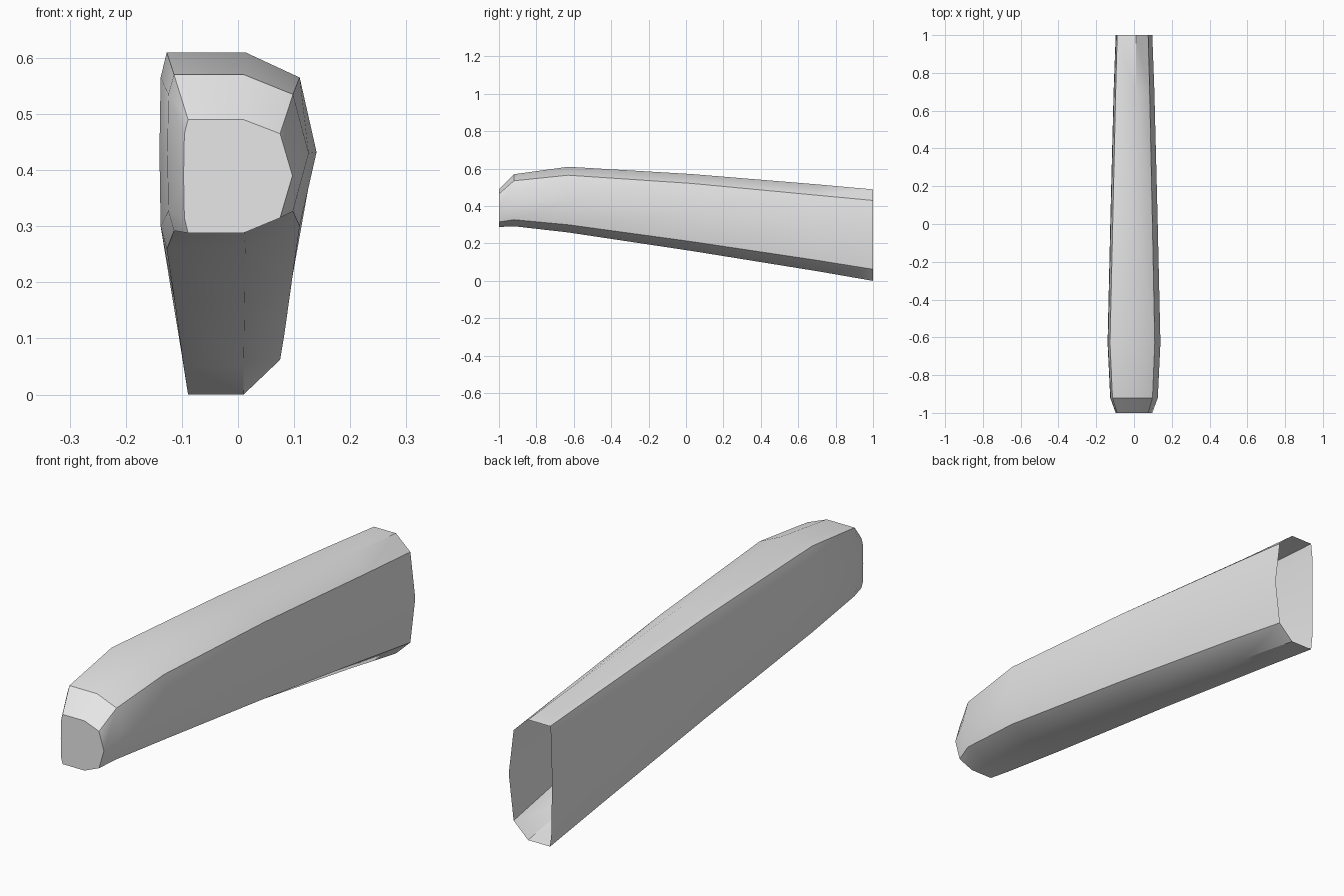
import bpy
import bmesh
import math

cube = bpy.data.objects.get("Cube")
if cube:
    bpy.data.objects.remove(cube, do_unlink=True)

grey = bpy.data.materials.new("light grey")
grey.use_nodes = True
grey.diffuse_color = (0.8, 0.8, 0.8, 1)
grey.node_tree.nodes["Principled BSDF"].inputs["Base Color"].default_value = (0.8, 0.8, 0.8, 1)

# Stations along the length:
# y, half width, chamfer x, flat left x, flat right x,
# heights: bottom, lower chamfer, middle, upper chamfer, top
STATIONS = [
    (-1.00, 0.097, 0.075, -0.089, 0.010, 0.288, 0.315, 0.390, 0.465, 0.490),
    (-0.92, 0.126, 0.098, -0.114, 0.011, 0.292, 0.327, 0.430, 0.535, 0.570),
    (-0.63, 0.140, 0.110, -0.127, 0.013, 0.259, 0.300, 0.432, 0.565, 0.610),
    (0.03, 0.125, 0.097, -0.112, 0.012, 0.160, 0.210, 0.366, 0.521, 0.571),
    (0.70, 0.108, 0.083, -0.097, 0.010, 0.052, 0.110, 0.288, 0.458, 0.516),
    (1.00, 0.097, 0.075, -0.089, 0.010, 0.000, 0.062, 0.247, 0.430, 0.489),
]


def section(bm, y, w, cx, fl, fr, z0, z1, z2, z3, z4):
    """Ring with a wide chamfered +x side and a nearly flat -x side."""
    left = -w * 0.985
    points = [(fl, z0), (fr, z0), (cx, z1), (w, z2), (cx, z3),
              (fr, z4), (fl, z4), (left, z3), (-w, z2), (left, z1)]
    return [bm.verts.new((x, y, z)) for x, z in points]


# Shell, closed at the front tip and open at the back
bm = bmesh.new()
rings = [section(bm, *s) for s in STATIONS]
for a, b in zip(rings, rings[1:]):
    n = len(a)
    for i in range(n):
        j = (i + 1) % n
        bm.faces.new((a[i], a[j], b[j], b[i]))
bm.faces.new(rings[0])
bmesh.ops.recalc_face_normals(bm, faces=bm.faces[:])
# Make sure the tip faces forward
bm.faces.ensure_lookup_table()
if bm.faces[-1].normal.y > 0:
    bmesh.ops.reverse_faces(bm, faces=bm.faces[:])

mesh = bpy.data.meshes.new("tapered_shell")
bm.to_mesh(mesh)
bm.free()
mesh.materials.append(grey)
shell = bpy.data.objects.new("tapered_shell", mesh)
bpy.context.collection.objects.link(shell)

# Smooth shading with the strong creases kept
bpy.ops.object.select_all(action="DESELECT")
shell.select_set(True)
bpy.context.view_layer.objects.active = shell
bpy.ops.object.shade_smooth_by_angle(angle=math.radians(35))
